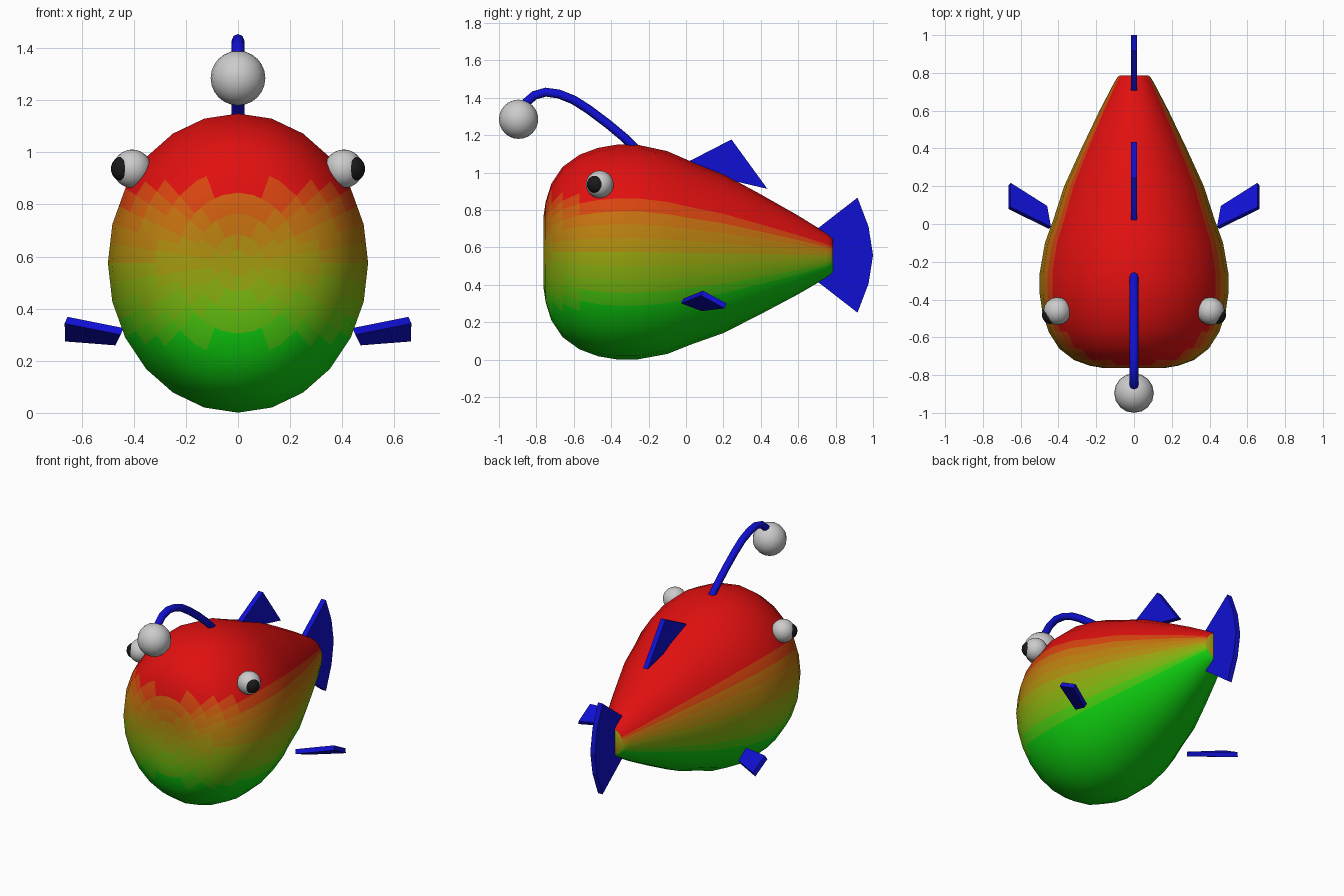
import bpy, bmesh, math
from mathutils import Vector

if "Cube" in bpy.data.objects:
    bpy.data.objects.remove(bpy.data.objects["Cube"])


def material(name, rgb):
    m = bpy.data.materials.new(name)
    m.diffuse_color = (*rgb, 1)
    m.use_nodes = True
    m.node_tree.nodes["Principled BSDF"].inputs["Base Color"].default_value = m.diffuse_color
    return m


BLUE = material("fin_blue", (0.005, 0.005, 0.65))
BLACK = material("pupil_black", (0.01, 0.01, 0.01))


def finish(name, bm, mats=(), smooth=None):
    bmesh.ops.recalc_face_normals(bm, faces=bm.faces)
    mesh = bpy.data.meshes.new(name)
    bm.to_mesh(mesh)
    bm.free()
    for m in mats:
        mesh.materials.append(m)
    ob = bpy.data.objects.new(name, mesh)
    bpy.context.collection.objects.link(ob)
    if smooth:
        bpy.ops.object.select_all(action='DESELECT')
        ob.select_set(True)
        bpy.context.view_layer.objects.active = ob
        bpy.ops.object.shade_smooth_by_angle(angle=math.radians(smooth))
    return ob


def skin(bm, rings):
    """Join closed rings of points and cap both ends."""
    loops = [[bm.verts.new(p) for p in r] for r in rings]
    n = len(loops[0])
    for a, b in zip(loops, loops[1:]):
        for i in range(n):
            j = (i + 1) % n
            bm.faces.new((a[i], a[j], b[j], b[i]))
    bm.faces.new(loops[0])
    bm.faces.new(loops[-1])


def slab(name, points, offset):
    """Extrude a flat outline to both sides of its plane."""
    bm = bmesh.new()
    skin(bm, [[Vector(p) + offset * s for p in points] for s in (-1, 1)])
    return finish(name, bm, [BLUE])


def ball(name, centre, r, mats=(), u=16, v=12):
    bm = bmesh.new()
    bmesh.ops.create_uvsphere(bm, u_segments=u, v_segments=v, radius=r)
    bmesh.ops.translate(bm, verts=bm.verts, vec=centre)
    return finish(name, bm, mats, 60)


# Body: 24-sided oval sections (y, half height), each side split for colour bands
PROFILE = [(-.763, .05), (-.763, .11), (-.762, .19), (-.75, .27), (-.72, .365),
           (-.66, .455), (-.57, .52), (-.47, .557), (-.37, .574), (-.26, .574),
           (-.1, .542), (.02, .492), (.2, .425), (.4, .32), (.6, .21),
           (.75, .12), (.775, .102), (.786, .088)]
SIDES = 24


def mid_z(y):
    return .575 - .018 * max(0, y + .25)


def half_height(y):
    for (y0, h0), (y1, h1) in zip(PROFILE[9:], PROFILE[10:]):
        if y <= y1:
            return h0 + (h1 - h0) * max(0, (y - y0) / (y1 - y0))
    return PROFILE[-1][1]


def oval(y, h):
    pts = [Vector((.87 * h * math.sin(a), y, mid_z(y) + h * math.cos(a)))
           for a in (2 * math.pi * i / SIDES for i in range(SIDES))]
    return [q for i, p in enumerate(pts)
            for q in (p, (p + pts[(i + 1) % SIDES]) / 2)]


bm = bmesh.new()
skin(bm, [oval(y, h) for y, h in PROFILE])

# Belly-to-back gradient as material bands
BANDS = 13
green, red = Vector((.005, .65, .005)), Vector((.75, .005, .005))
skins = [material(f"skin_{i}", green.lerp(red, i / (BANDS - 1))) for i in range(BANDS)]
for f in bm.faces:
    c = f.calc_center_median()
    t = (c.z - mid_z(c.y)) / (.55 * half_height(c.y))
    f.material_index = round((max(-1, min(1, t)) + 1) / 2 * (BANDS - 1))
finish("body", bm, skins, 50)

# Eyes and side fins, mirrored
for side, s in (("right", 1), ("left", -1)):
    ball(f"eye_{side}", (s * .406, -.461, .937), .074)
    ball(f"pupil_{side}", (s * .438, -.48, .937), .05, [BLACK])
    fin = [(s * .445, -.02, .313), (s * .66, .085, .356),
           (s * .658, .212, .287), (s * .465, .09, .272)]
    normal = (Vector(fin[1]) - Vector(fin[0])).cross(Vector(fin[3]) - Vector(fin[0]))
    slab(f"side_fin_{side}", fin, normal.normalized() * .015)

# Back fin and tail fin
X = Vector((.017, 0, 0))
slab("back_fin", [(0, .02, 1.062), (0, .243, 1.177), (0, .435, .913), (0, .15, .98)], X)
slab("tail_fin", [(0, .703, .70), (0, .917, .866), (0, .976, .711), (0, 1.0, .558),
                  (0, .976, .406), (0, .917, .251), (0, .703, .417)], X)

# Lure stalk: tube swept along a bent path
PATH = [Vector((0, y, z)) for y, z in
        [(-.25, 1.11), (-.33, 1.187), (-.42, 1.262), (-.52, 1.337), (-.60, 1.388),
         (-.68, 1.42), (-.75, 1.43), (-.81, 1.413), (-.855, 1.375), (-.875, 1.33)]]
rings = []
for i, p in enumerate(PATH):
    d = (PATH[min(i + 1, len(PATH) - 1)] - PATH[max(i - 1, 0)]).normalized()
    up = d.cross(Vector((1, 0, 0)))
    rings.append([p + .024 * (Vector((math.cos(a), 0, 0)) + up * math.sin(a))
                  for a in (math.pi / 4 * k for k in range(8))])
bm = bmesh.new()
skin(bm, rings)
finish("lure_stalk", bm, [BLUE], 50)

# Lure ball
ball("lure_ball", (0, -.895, 1.285), .105)
